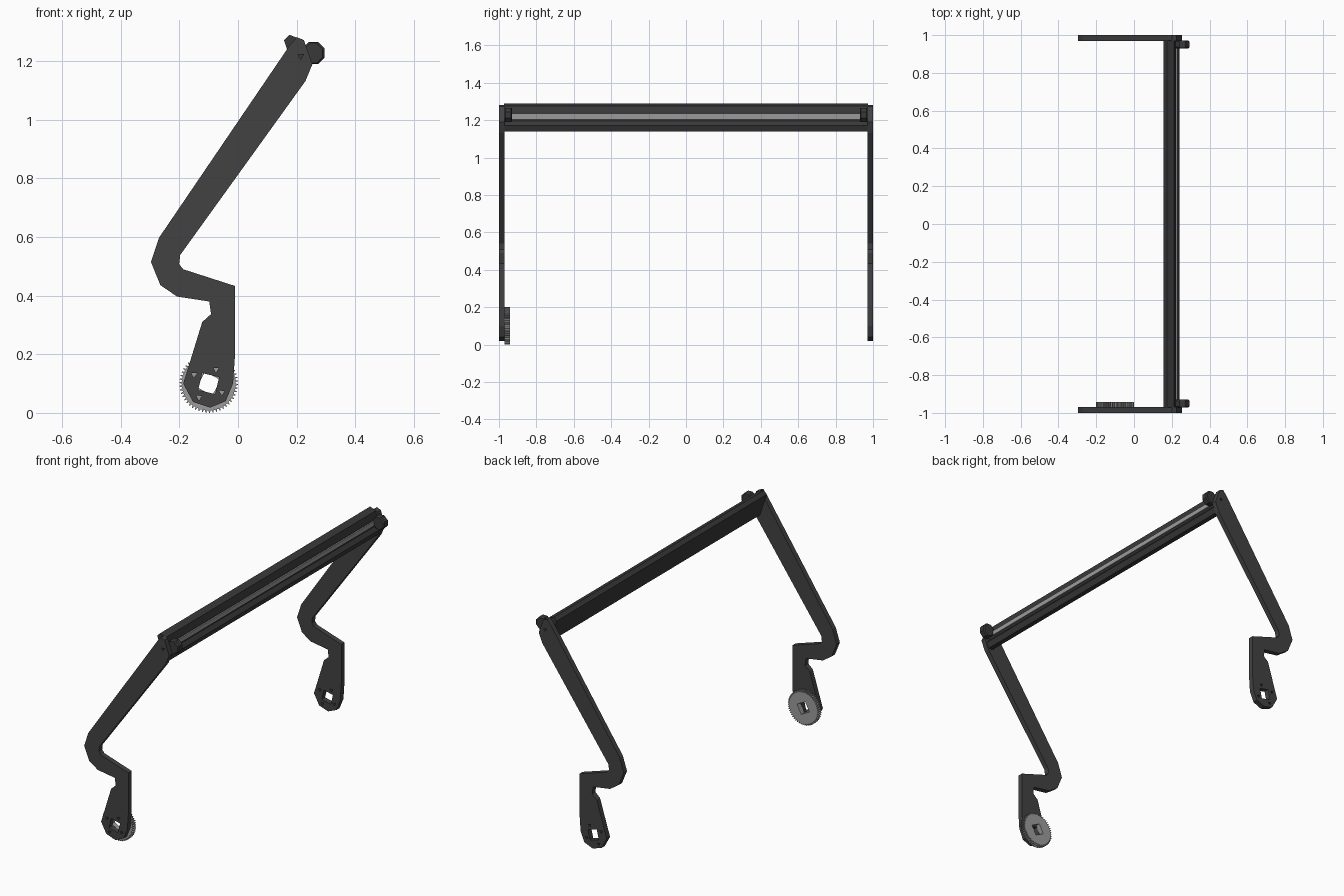
import bpy, math

if "Cube" in bpy.data.objects:
    bpy.data.objects.remove(bpy.data.objects["Cube"])


def material(name, v):
    m = bpy.data.materials.new(name)
    m.diffuse_color = (v, v, v, 1)
    m.use_nodes = True
    m.node_tree.nodes["Principled BSDF"].inputs["Base Color"].default_value = m.diffuse_color
    return m


DARK = material("dark_grey", 0.055)
BLACK = material("near_black", 0.04)
STEEL = material("steel_grey", 0.33)


def ring(cx, cz, r, n, turn=0.0):
    return [(cx + r * math.cos(turn + 2 * math.pi * i / n),
             cz + r * math.sin(turn + 2 * math.pi * i / n)) for i in range(n)]


def slab(name, loops, y0, y1, mat, bevel=0.0):
    """Extrude an x-z outline (first loop) with holes (other loops) from y0 to y1."""
    cu = bpy.data.curves.new(name, 'CURVE')
    cu.dimensions = '2D'
    cu.fill_mode = 'BOTH'
    cu.extrude = (y1 - y0) / 2
    for pts in loops:
        s = cu.splines.new('POLY')
        s.points.add(len(pts) - 1)
        for p, (x, z) in zip(s.points, pts):
            p.co = (x, z, 0, 1)
        s.use_cyclic_u = True
    tmp = bpy.data.objects.new(name + "_tmp", cu)
    bpy.context.collection.objects.link(tmp)
    bpy.context.view_layer.update()
    dg = bpy.context.evaluated_depsgraph_get()
    me = bpy.data.meshes.new_from_object(tmp.evaluated_get(dg))
    bpy.data.objects.remove(tmp)
    me.materials.clear()
    me.materials.append(mat)
    for p in me.polygons:
        p.use_smooth = False
        p.material_index = 0
    ob = bpy.data.objects.new(name, me)
    bpy.context.collection.objects.link(ob)
    ob.rotation_euler = (math.pi / 2, 0, 0)
    ob.location.y = (y0 + y1) / 2
    if bevel:
        w = ob.modifiers.new("weld", 'WELD')
        w.merge_threshold = 0.0001
        b = ob.modifiers.new("bevel", 'BEVEL')
        b.width = bevel
        b.segments = 1
        b.limit_method = 'ANGLE'
        b.angle_limit = math.radians(60)
    return ob


# Side arms: bent plate with a square hub hole and small screw holes
arm_outline = [
    (-0.01, 0.433), (-0.01, 0.20), (-0.017, 0.10), (-0.042, 0.04),
    (-0.095, 0.018), (-0.153, 0.037), (-0.187, 0.10), (-0.163, 0.177),
    (-0.122, 0.31), (-0.092, 0.337), (-0.098, 0.38), (-0.208, 0.397),
    (-0.265, 0.436), (-0.297, 0.515), (-0.27, 0.597), (0.175, 1.252),
    (0.20, 1.282), (0.225, 1.272), (0.254, 1.19), (0.23, 1.132),
    (-0.197, 0.539), (-0.201, 0.508), (-0.187, 0.49)]
hub_hole = ring(-0.10, 0.10, 0.042, 4, 0.55)
screws = [(-0.15, 0.13), (-0.075, 0.148), (-0.055, 0.07), (-0.133, 0.053),
          (0.214, 1.217)]
holes = [ring(x, z, 0.011, 3, 0.5) for x, z in screws]
for side, y0 in (("front", -1.0), ("back", 0.97)):
    slab(side + "_arm", [arm_outline, hub_hole] + holes, y0, y0 + 0.03, DARK)

# Gear on the inside of the front arm
teeth = 50
gear_outline = []
for i in range(teeth):
    for f, r in ((0.0, 0.092), (0.45, 0.092), (0.6, 0.1), (0.85, 0.1)):
        a = 2 * math.pi * (i + f) / teeth
        gear_outline.append((-0.10 + r * math.cos(a), 0.10 + r * math.sin(a)))
slab("gear", [gear_outline, ring(-0.10, 0.10, 0.042, 4, 0.3)], -0.97, -0.942, STEEL)

# Cross bar with a shallow channel on its right side
bar_section = [
    (0.157, 1.272), (0.176, 1.29), (0.213, 1.275), (0.222, 1.24),
    (0.222, 1.195), (0.24, 1.172), (0.228, 1.14), (0.20, 1.14)]
slab("cross_bar", [bar_section], -0.972, 0.972, BLACK)

# Pale strip in the channel
slab("bar_strip", [[(0.221, 1.232), (0.23, 1.232), (0.23, 1.206), (0.221, 1.206)]],
     -0.935, 0.935, STEEL)

# Knobs at both ends of the bar
for side, y0 in (("front", -0.971), ("back", 0.93)):
    slab(side + "_knob", [ring(0.257, 1.228, 0.041, 8, math.pi / 8)],
         y0, y0 + 0.041, BLACK, 0.006)
